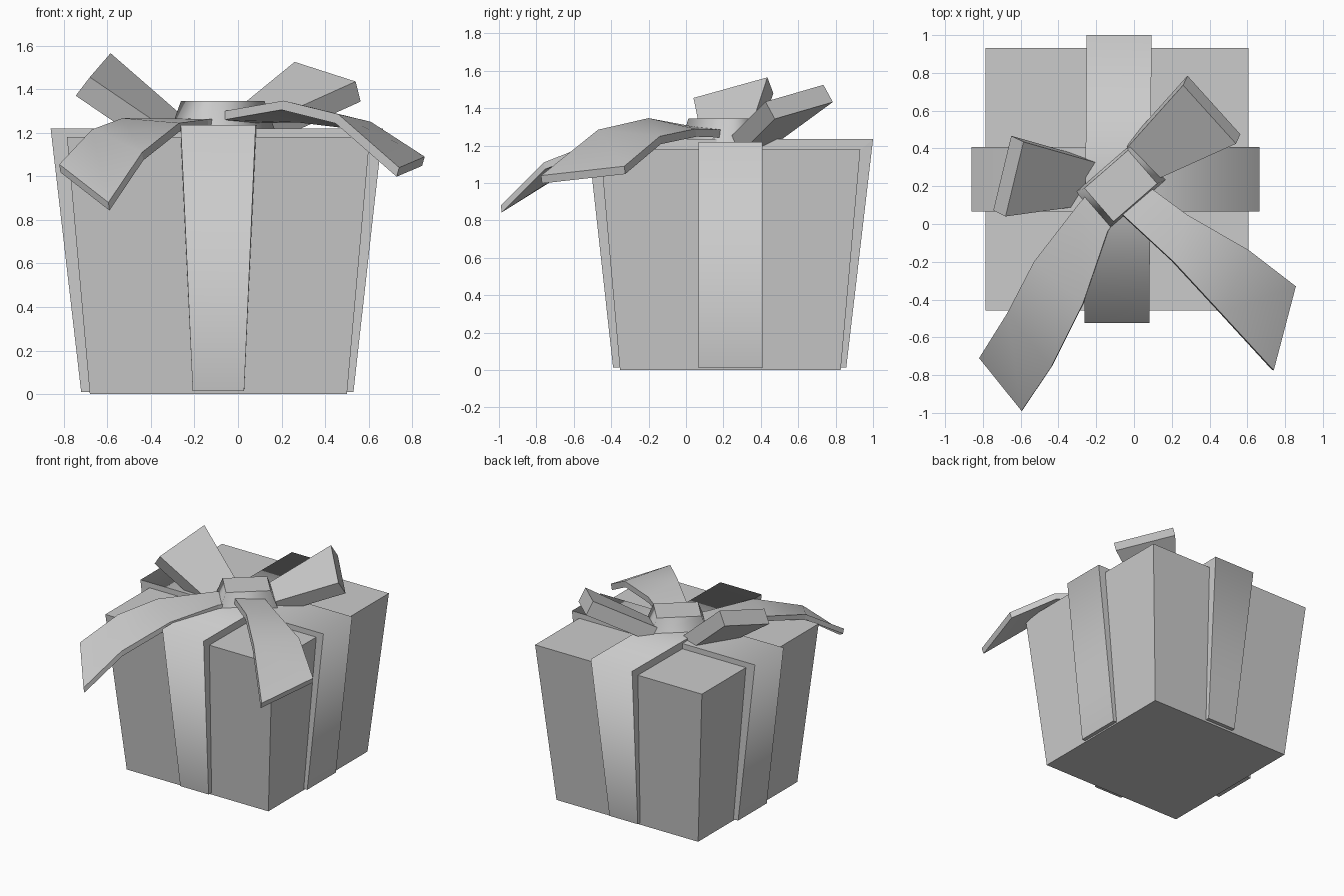
import bpy
import bmesh
from math import radians
from mathutils import Vector, Matrix

if "Cube" in bpy.data.objects:
    bpy.data.objects.remove(bpy.data.objects["Cube"])

# Single light grey paper and ribbon colour
GREY = (0.6, 0.6, 0.6, 1.0)
grey = bpy.data.materials.new("light_grey")
grey.diffuse_color = GREY
grey.use_nodes = True
grey.node_tree.nodes["Principled BSDF"].inputs["Base Color"].default_value = GREY


def finish(bm, name):
    bmesh.ops.recalc_face_normals(bm, faces=bm.faces)
    mesh = bpy.data.meshes.new(name)
    bm.to_mesh(mesh)
    bm.free()
    mesh.materials.append(grey)
    obj = bpy.data.objects.new(name, mesh)
    bpy.context.collection.objects.link(obj)
    return obj


def frustum(name, center, low, high, z0, z1, turn=0, smooth_sides=False):
    """Four-sided tapered block from lower and upper half sizes."""
    bm = bmesh.new()
    spin = Matrix.Rotation(radians(turn), 3, "Z")
    rings = []
    for (hx, hy), z in ((low, z0), (high, z1)):
        corners = [(-hx, -hy), (hx, -hy), (hx, hy), (-hx, hy)]
        rings.append([bm.verts.new(spin @ Vector((x, y, z)) + Vector((*center, 0)))
                      for x, y in corners])
    caps = [bm.faces.new(r) for r in rings]
    for i in range(4):
        j = (i + 1) % 4
        side = bm.faces.new((rings[0][i], rings[0][j], rings[1][j], rings[1][i]))
        side.smooth = smooth_sides
    for cap in caps:
        for e in cap.edges:
            e.smooth = False
    return finish(bm, name)


def ribbon(name, outer, inner):
    """Thick strip between two rows of (left, right) pairs, smooth along its length."""
    bm = bmesh.new()
    rows = [[[bm.verts.new(p) for p in pair] for pair in row] for row in (outer, inner)]
    top, low = rows
    rims = []
    for i in range(len(top) - 1):
        for row in rows:
            bm.faces.new((*row[i], *reversed(row[i + 1]))).smooth = True
        for s in (0, 1):
            rims.append(bm.faces.new((top[i][s], top[i + 1][s], low[i + 1][s], low[i][s])))
    for i in (0, -1):
        rims.append(bm.faces.new((*top[i], *reversed(low[i]))))
    for face in rims:
        for e in face.edges:
            e.smooth = False
    return finish(bm, name)


def bow_piece(name, pairs, drop):
    """Ribbon whose underside is the upper side moved by drop."""
    outer = [[Vector(p) for p in pair] for pair in pairs]
    inner = [[p + Vector(drop) for p in pair] for pair in outer]
    return ribbon(name, outer, inner)


# Tapered gift box
frustum("gift_box", (-0.09, 0.237), (0.59, 0.59), (0.695, 0.695), 0, 1.18)


# Ribbon bands wrapped over the box, open at the bottom
def across(x, z):
    return [(x, 0.067, z), (x, 0.408, z)]


def along(y, z, half):
    x = -0.085 + 0.008 * (y - 0.237)
    return [(x - half, y, z), (x + half, y, z)]


ribbon("band_across",
       [across(-0.72, 0.01), across(-0.86, 1.22), across(0.665, 1.22), across(0.53, 0.01)],
       [across(-0.675, 0.01), across(-0.78, 1.17), across(0.6, 1.17), across(0.495, 0.01)])
ribbon("band_along",
       [along(-0.39, 0.015, 0.118), along(-0.525, 1.235, 0.172),
        along(1.0, 1.235, 0.172), along(0.857, 0.015, 0.118)],
       [along(-0.35, 0.015, 0.118), along(-0.45, 1.17, 0.172),
        along(0.925, 1.17, 0.172), along(0.825, 0.015, 0.118)])

# Bow knot
frustum("bow_knot", (-0.07, 0.202), (0.203, 0.133), (0.153, 0.117), 1.21, 1.345,
        turn=41, smooth_sides=True)

# Bow loops
bow_piece("bow_loop_right",
          [((-0.68, 0.04, 1.455), (-0.585, 0.435, 1.565)),
           ((-0.32, 0.09, 1.21), (-0.2, 0.325, 1.23))],
          (-0.065, 0.032, -0.085))
bow_piece("bow_loop_left",
          [((0.26, 0.735, 1.525), (0.54, 0.425, 1.435)),
           ((-0.04, 0.4, 1.28), (0.13, 0.24, 1.25))],
          (0.023, 0.05, -0.092))

# Bow tails
bow_piece("bow_tail_right",
          [((-0.2, 0.21, 1.265), (-0.06, 0.08, 1.262)),
           ((-0.29, 0.11, 1.265), (-0.14, -0.04, 1.262)),
           ((-0.53, -0.2, 1.267), (-0.27, -0.42, 1.245)),
           ((-0.67, -0.47, 1.215), (-0.44, -0.76, 1.11)),
           ((-0.82, -0.71, 1.055), (-0.595, -0.99, 0.88))],
          (0.005, 0.005, -0.037))
bow_piece("bow_tail_left",
          [((-0.06, 0.05, 1.3), (0.09, 0.19, 1.285)),
           ((0.21, -0.2, 1.347), (0.28, 0.05, 1.29)),
           ((0.46, -0.47, 1.285), (0.61, -0.14, 1.25)),
           ((0.74, -0.775, 1.04), (0.857, -0.33, 1.09))],
          (-0.012, 0.005, -0.042))
